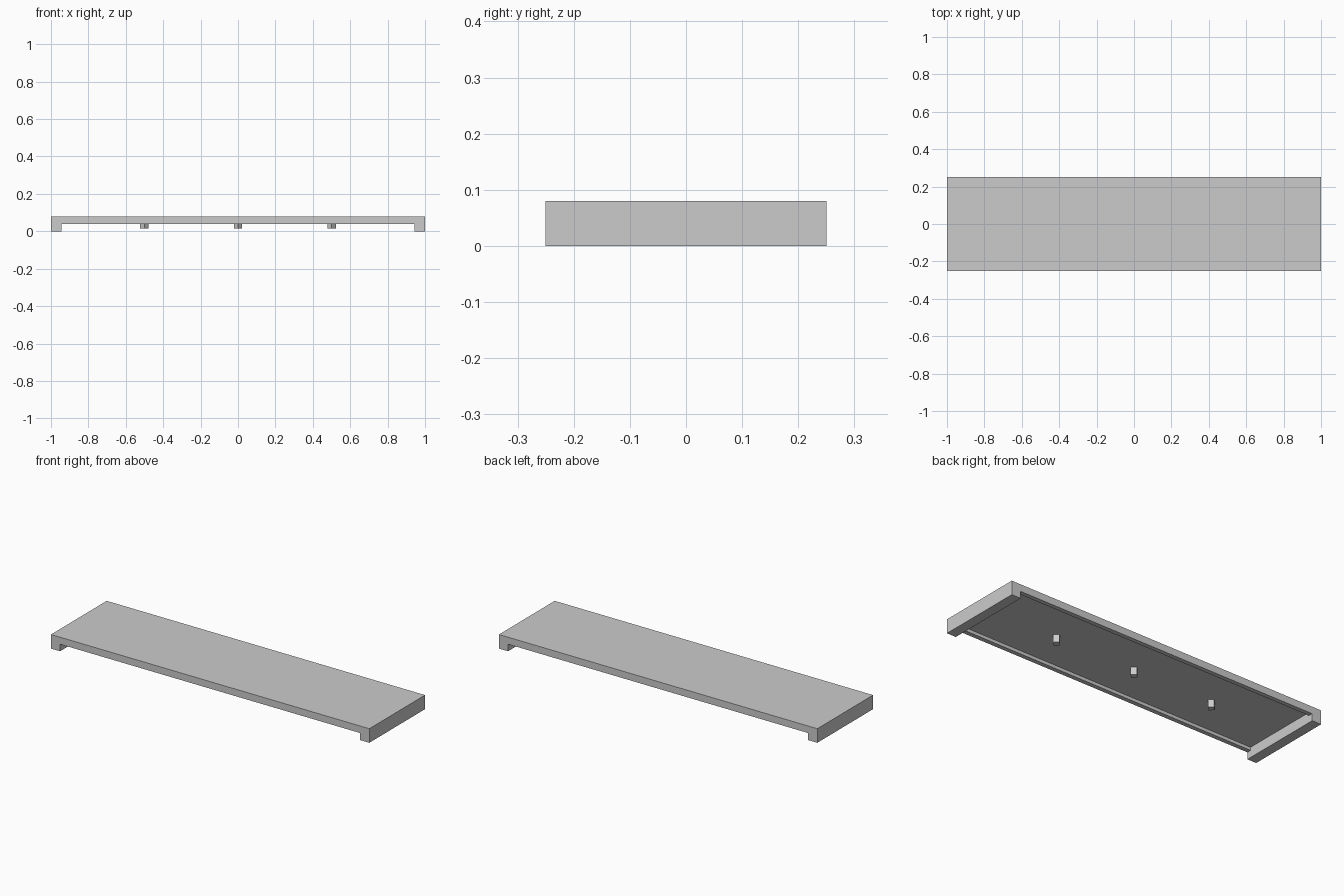
import bpy
import math

cube = bpy.data.objects.get("Cube")
if cube:
    bpy.data.objects.remove(cube, do_unlink=True)

LENGTH, DEPTH, HEIGHT = 2.0, 0.5, 0.08
LEG_WIDTH = 0.057      # solid end supports
RIM_WIDTH = 0.025      # lip along front and back
RIM_Z = 0.04           # underside of the lip
PANEL_Z = 0.058        # underside of the recessed panel
PEG_BOTTOM = 0.015

grey = bpy.data.materials.new("light_grey")
grey.use_nodes = True
colour = (0.6, 0.6, 0.6, 1.0)
grey.diffuse_color = colour
grey.node_tree.nodes["Principled BSDF"].inputs["Base Color"].default_value = colour


def box(name, size, location):
    bpy.ops.mesh.primitive_cube_add(size=1, location=location)
    obj = bpy.context.object
    obj.name = name
    obj.scale = size
    bpy.ops.object.transform_apply(location=False, rotation=False, scale=True)
    obj.data.materials.append(grey)
    return obj


def cut(target, cutter):
    cutter.hide_render = True
    mod = target.modifiers.new("cut", "BOOLEAN")
    mod.operation = "DIFFERENCE"
    mod.solver = "EXACT"
    mod.object = cutter
    bpy.context.view_layer.objects.active = target
    bpy.ops.object.modifier_apply(modifier=mod.name)
    bpy.data.objects.remove(cutter, do_unlink=True)


# Board with end supports, opened from below
board = box("shelf_board", (LENGTH, DEPTH, HEIGHT), (0, 0, HEIGHT / 2))
inner = LENGTH - 2 * LEG_WIDTH
cut(board, box("gap_cutter", (inner, DEPTH * 2, RIM_Z * 2), (0, 0, 0)))

# Recess leaving a lip along front and back
cut(board, box("recess_cutter", (inner, DEPTH - 2 * RIM_WIDTH, PANEL_Z * 2), (0, 0, 0)))

# Square pegs set diagonally under the panel
for side, x in (("right", -0.5), ("middle", 0.0), ("left", 0.5)):
    peg = box("peg_" + side, (0.032, 0.032, PANEL_Z - PEG_BOTTOM),
              (x, 0, (PANEL_Z + PEG_BOTTOM) / 2))
    peg.rotation_euler.z = math.radians(45)
